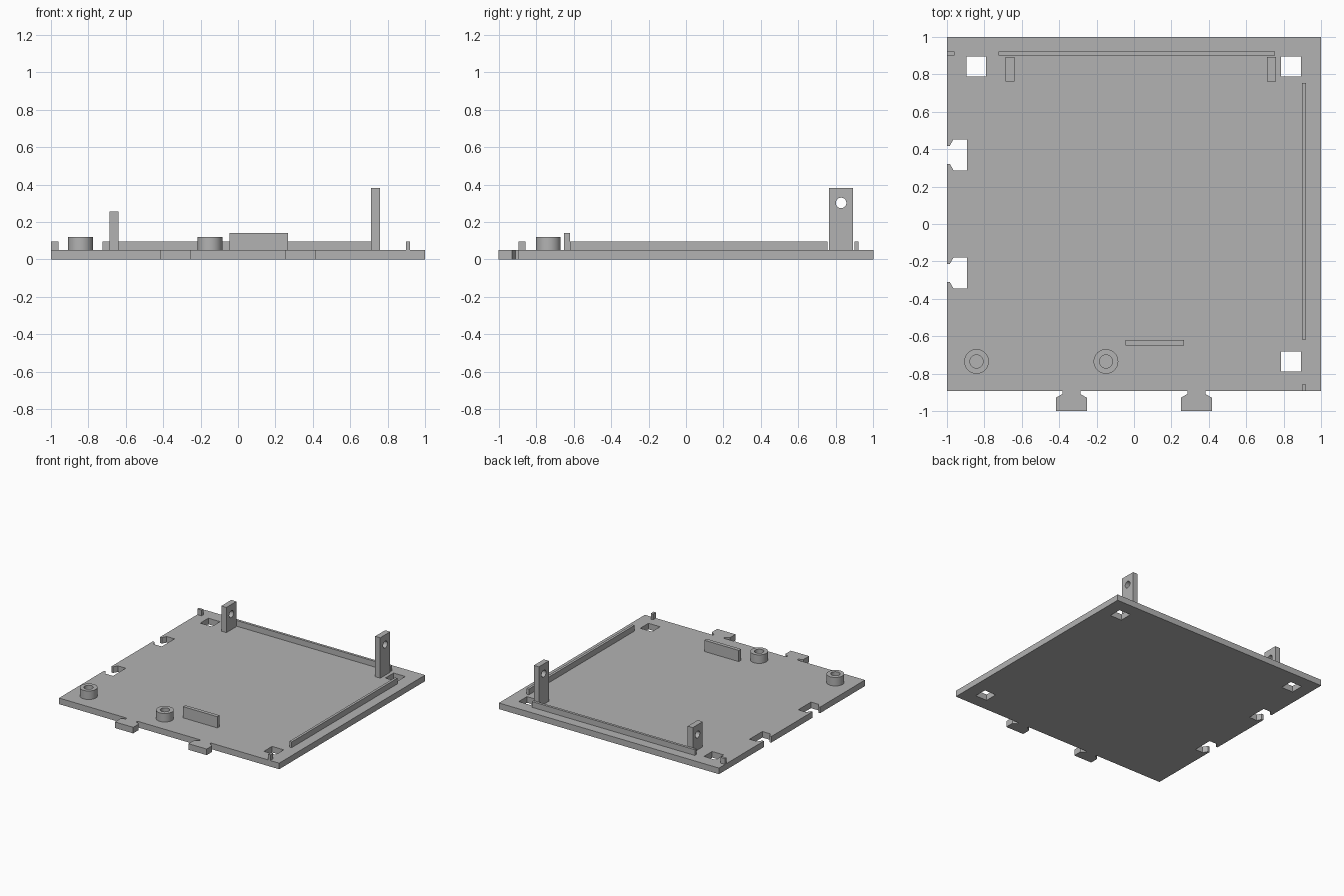
import bpy
import bmesh
import math
from mathutils import Matrix, Vector

if "Cube" in bpy.data.objects:
    bpy.data.objects.remove(bpy.data.objects["Cube"], do_unlink=True)

grey = bpy.data.materials.new("plain grey")
grey.use_nodes = True
colour = (0.45, 0.45, 0.45, 1)
grey.diffuse_color = colour
grey.node_tree.nodes["Principled BSDF"].inputs["Base Color"].default_value = colour

PLATE = 0.05


def finish(name, bm):
    bmesh.ops.recalc_face_normals(bm, faces=bm.faces)
    mesh = bpy.data.meshes.new(name)
    bm.to_mesh(mesh)
    bm.free()
    mesh.materials.append(grey)
    obj = bpy.data.objects.new(name, mesh)
    bpy.context.collection.objects.link(obj)
    return obj


def prism(name, outline, z0, z1):
    bm = bmesh.new()
    face = bm.faces.new([bm.verts.new((x, y, z0)) for x, y in outline])
    top = bmesh.ops.extrude_face_region(bm, geom=[face])["geom"]
    verts = [v for v in top if isinstance(v, bmesh.types.BMVert)]
    bmesh.ops.translate(bm, verts=verts, vec=(0, 0, z1 - z0))
    return finish(name, bm)


def box(name, x0, x1, y0, y1, z0, z1):
    return prism(name, [(x0, y0), (x1, y0), (x1, y1), (x0, y1)], z0, z1)


def cylinder(name, centre, radius, depth, rotation=Matrix()):
    bm = bmesh.new()
    bmesh.ops.create_cone(bm, cap_ends=True, segments=48, radius1=radius,
                          radius2=radius, depth=depth,
                          matrix=Matrix.Translation(Vector(centre)) @ rotation)
    return finish(name, bm)


def cut(obj, cutter):
    cutter.hide_render = True
    mod = obj.modifiers.new("cut", 'BOOLEAN')
    mod.operation = 'DIFFERENCE'
    mod.solver = 'EXACT'
    mod.object = cutter
    bpy.context.view_layer.objects.active = obj
    bpy.ops.object.modifier_apply(modifier=mod.name)
    bpy.data.objects.remove(cutter, do_unlink=True)


def smooth(obj):
    bpy.ops.object.select_all(action='DESELECT')
    obj.select_set(True)
    bpy.context.view_layer.objects.active = obj
    bpy.ops.object.shade_smooth_by_angle(angle=math.radians(30))


# Half of the dovetail shape: (distance from the edge, half width)
dovetail = [(0, 0.048), (0.015, 0.048), (0.035, 0.083), (0.106, 0.083)]
both_sides = dovetail + [(d, -w) for d, w in reversed(dovetail)]

# Base plate, with tabs growing out of its front edge and notches in its right
front = -0.894
outline = [(-1, 1), (-1, front)]
for centre in (-0.335, 0.333):
    outline += [(centre - w, front - d) for d, w in both_sides]
outline += [(1, front), (1, 1)]
plate = prism("base_plate", outline, 0, PLATE)
for centre in (0.37, -0.262):
    notch = [(-1.02, 0.048)] + [(d - 1, w) for d, w in both_sides] + [(-1.02, -0.048)]
    notch = [(x, centre + y) for x, y in notch if x != -1]
    cut(plate, prism("notch_cutter", notch, -0.1, 0.2))

# Square corner holes
for x, y in ((-0.843, 0.842), (0.84, 0.842), (0.84, -0.735)):
    s = 0.053
    cut(plate, box("hole_cutter", x - s, x + s, y - s, y + s, -0.1, 0.2))

# Low rails and their short stubs near the corners
box("back_rail", -0.725, 0.755, 0.9, 0.921, PLATE, 0.097)
box("back_rail_stub", -1, -0.96, 0.9, 0.921, PLATE, 0.097)
box("left_rail", 0.899, 0.92, -0.618, 0.755, PLATE, 0.097)
box("left_rail_stub", 0.899, 0.92, front, -0.857, PLATE, 0.097)
box("front_stop", -0.045, 0.268, -0.65, -0.62, PLATE, 0.142)

# Upright posts with a cross hole near the top
for name, x, height in (("right_post", -0.663, 0.257), ("left_post", 0.735, 0.382)):
    post = box(name, x - 0.023, x + 0.023, 0.763, 0.892, PLATE, height)
    turn = Matrix.Rotation(math.pi / 2, 4, 'Y')
    cut(post, cylinder("post_cutter", (x, 0.828, height - 0.08), 0.028, 0.2, turn))
    smooth(post)

# Hollow round bosses
for name, x in (("right_boss", -0.842), ("left_boss", -0.15)):
    boss = cylinder(name, (x, -0.735, 0.085), 0.066, 0.07)
    cut(boss, cylinder("boss_cutter", (x, -0.735, 0.085), 0.035, 0.2))
    smooth(boss)
